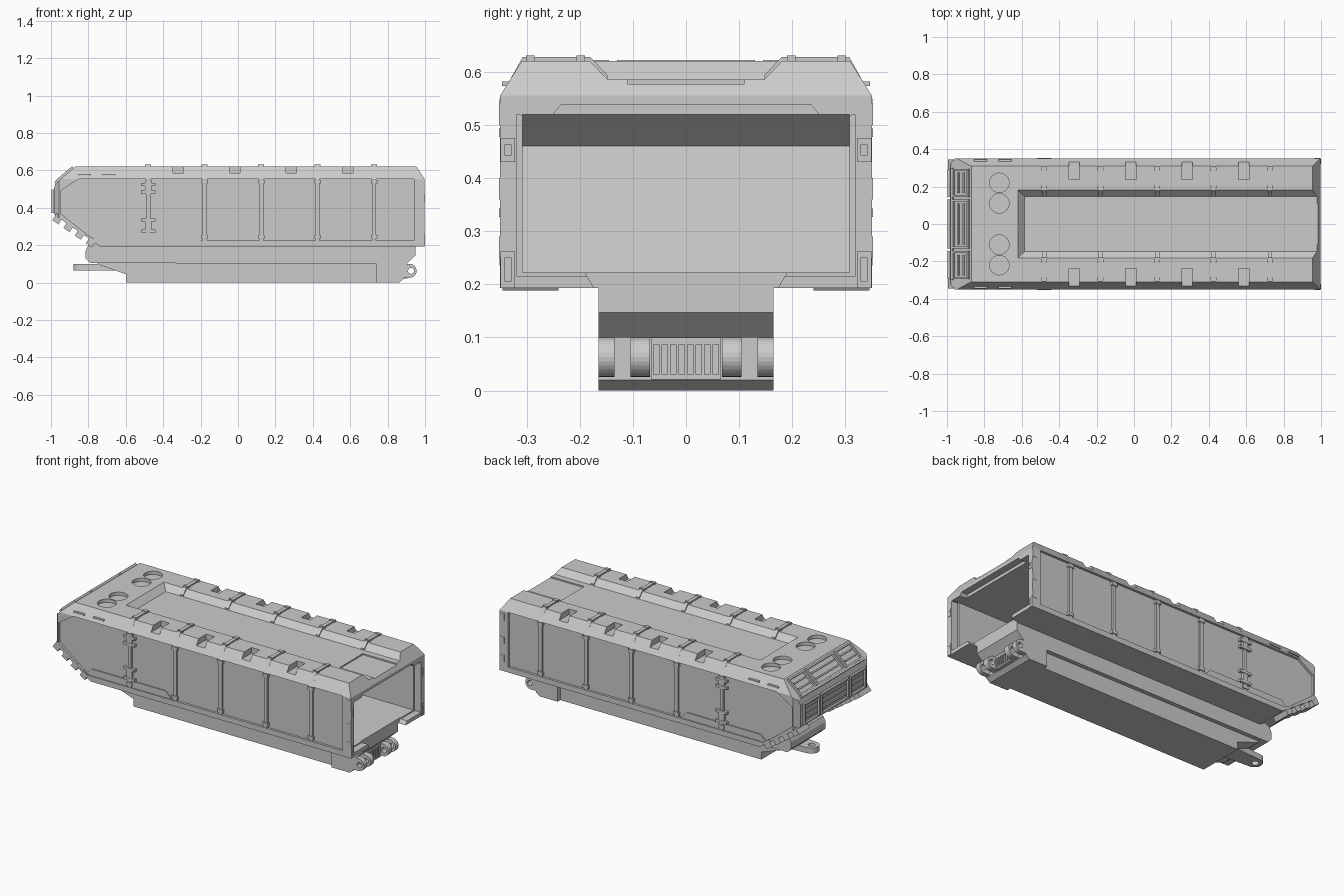
import bpy, bmesh
from math import radians, cos, sin, pi
from mathutils import Matrix, Vector

cube = bpy.data.objects.get("Cube")
if cube:
    bpy.data.objects.remove(cube, do_unlink=True)

grey = bpy.data.materials.new("armour_grey")
grey.use_nodes = True
grey.diffuse_color = (0.6, 0.6, 0.6, 1)
bsdf = next(n for n in grey.node_tree.nodes if n.type == 'BSDF_PRINCIPLED')
bsdf.inputs["Base Color"].default_value = (0.6, 0.6, 0.6, 1)


def make(name, bm):
    bmesh.ops.recalc_face_normals(bm, faces=bm.faces[:])
    me = bpy.data.meshes.new(name)
    bm.to_mesh(me)
    bm.free()
    me.materials.append(grey)
    ob = bpy.data.objects.new(name, me)
    bpy.context.collection.objects.link(ob)
    return ob


def prism(name, axis, pts, a, b):
    """Extrude a flat outline along an axis from a to b."""
    place = {'x': lambda p, t: (t, p[0], p[1]),
             'y': lambda p, t: (p[0], t, p[1]),
             'z': lambda p, t: (p[0], p[1], t)}[axis]
    bm = bmesh.new()
    face = bm.faces.new([bm.verts.new(place(p, a)) for p in pts])
    ext = bmesh.ops.extrude_face_region(bm, geom=[face])
    move = Vector(place((0, 0), b - a))
    bmesh.ops.translate(bm, vec=move, verts=[g for g in ext['geom'] if isinstance(g, bmesh.types.BMVert)])
    return make(name, bm)


def box(name, x0, x1, y0, y1, z0, z1):
    return prism(name, 'z', [(x0, y0), (x1, y0), (x1, y1), (x0, y1)], z0, z1)


def circle(cx, cy, r, n=32):
    return [(cx + r * cos(2 * pi * i / n), cy + r * sin(2 * pi * i / n)) for i in range(n)]


def mirrored(half):
    """Complete a half outline across its first coordinate."""
    return half + [(-u, v) for u, v in reversed(half)]


def boolean(ob, cutter, op='DIFFERENCE'):
    mod = ob.modifiers.new("cut", 'BOOLEAN')
    mod.operation, mod.solver, mod.object = op, 'EXACT', cutter
    dg = bpy.context.evaluated_depsgraph_get()
    new = bpy.data.meshes.new_from_object(ob.evaluated_get(dg))
    ob.modifiers.clear()
    ob.data = new
    bpy.data.objects.remove(cutter, do_unlink=True)
    return ob


def slab(name, centre, angle, length, y0, y1, z0, z1, shift=0):
    """Box lying on a slope: local x runs along the slope, local z off it."""
    ob = box(name, shift - length / 2, shift + length / 2, y0, y1, z0, z1)
    ob.data.transform(Matrix.Translation(centre) @ Matrix.Rotation(radians(angle), 4, 'Y'))
    return ob


# Hull: side outline, cross-section and plan intersected
hull = prism("hull", 'y', [(-.735, .193), (.997, .193), (.997, .555), (.955, .62), (-.87, .62),
                           (-.975, .53), (-.985, .5), (-.985, .365)], -.4, .4)
section = mirrored([(.35, .193), (.35, .555), (.309, .62)])
boolean(hull, prism("c", 'x', section, -1.2, 1.2), 'INTERSECT')
plan = [(-1, -.3), (-.95, -.36), (1.1, -.36), (1.1, .36), (-.95, .36), (-1, .3)]
boolean(hull, prism("c", 'z', plan, -.1, 1), 'INTERSECT')

# Hollow hold, open at the rear, with a flared mouth
hold = prism("c", 'y', [(-.67, .222), (1.1, .222), (1.1, .52), (-.87, .52), (-.94, .46)], -.308, .308)
boolean(hull, hold)
boolean(hull, prism("c", 'x', mirrored([(.318, .215), (.318, .52), (.262, .505), (.235, .538)]), .955, 1.1))
boolean(hull, prism("c", 'x', mirrored([(.165, .18), (.195, .23)]), .95, 1.1))

# Sunken roof deck and its access panel
deck = prism("c", 'x', mirrored([(.147, .585), (.227, .668)]), -.8, 1.1)
boolean(deck, prism("c", 'y', [(-.585, .585), (-.67, .67), (1.1, .67), (1.1, .585)], -.3, .3), 'INTERSECT')
boolean(hull, deck)
boolean(hull, box("c", .755, 1.1, -.11, .11, .577, .65))

# Round hatch wells and shoulder pockets
for s in (-1, 1):
    for y in (.11, .22):
        boolean(hull, prism("c", 'z', circle(-.72, s * y, .052), .6, .7))
    for i in range(4):
        x = -.32 + .302 * i
        y0, y1 = sorted((s * .237, s * .4))
        boolean(hull, box("c", x - .028, x + .028, y0, y1, .586, .7))
    # Recessed side panel
    y0, y1 = sorted((s * .336, s * .4))
    boolean(hull, prism("c", 'y', [(-.765, .225), (.94, .225), (.94, .555), (-.85, .555),
                                   (-.95, .49), (-.95, .37)], y0, y1))

# Side fittings, both sides
RIB = [(.33, .225), (.347, .225), (.347, .557), (.307, .628), (.18, .628),
       (.148, .594), (.148, .58), (.18, .612), (.3, .612), (.33, .555)]
for s, side in ((1, "left"), (-1, "right")):
    def sbox(name, x0, x1, y0, y1, z0, z1):
        return box(side + name, x0, x1, *sorted((s * y0, s * y1)), z0, z1)

    for i in range(5):
        x = -.48 + .302 * i
        prism(side + "_rib", 'x', [(s * y, z) for y, z in RIB], x - .011, x + .011)
        for z in (.235, .53):
            sbox("_rib_collar", x - .018, x + .018, .33, .351, z, z + .02)
        for y in (.19, .285):
            sbox("_roof_collar", x - .016, x + .016, y, y + .016, .61, .631)
    # Door hinges on the foremost rib
    for z in (.275, .335, .485, .525):
        sbox("_hinge", -.518, -.442, .33, .352, z - .008, z + .008)
    for z in (.305, .505):
        sbox("_hinge_pin", -.497, -.463, .33, .35, z - .03, z + .03)
    # Lower sill
    prism(side + "_sill", 'y', [(-.78, .225), (-.2, .225), (-.245, .265), (-.735, .265)],
          *sorted((s * .33, s * .343)))
    # Shoulder slits
    for x in (-.82, -.69):
        sbox("_slit", x - .035, x + .035, .325, .346, .573, .582)
    # Rear rim lamps and latches
    for z0, z1, y0 in ((.193, .262, .322), (.43, .475, .322)):
        lamp = sbox("_rear_lamp", .98, 1, y0, .349, z0, z1)
        boolean(lamp, sbox("c", .992, 1.1, y0 + .007, .341, z0 + .012, z1 - .012))
    for z in (.25, .36, .5):
        sbox("_rear_latch", .965, .995, .34, .352, z, z + .04)
    # Stepped teeth under the nose
    for t in (.1, .34, .58, .82):
        c = (-.985 + .25 * t, 0, .365 - .172 * t)
        slab(side + "_tooth", c, 34.5, .04, *sorted((s * .24, s * .345)), -.03, .015)


# Framed vents on the nose: upper slope and front face
def vent(centre, angle, length, y0, y1, slats):
    e, h = .01, .013
    for sh in (-1, 1):
        slab("vent_frame", centre, angle, e, y0, y1, -.01, h, sh * (length - e) / 2)
    for y in (y0, y1 - e):
        slab("vent_frame", centre, angle, length, y, y + e, -.01, h)
    for k in range(slats):
        slab("vent_slat", centre, angle, .008, y0 + .02, y1 - .02, -.01, .008,
             length * ((k + 1) / (slats + 1) - .5))


for y0, y1 in ((-.295, -.145), (-.13, .13), (.145, .295)):
    vent((-.9225, 0, .575), -40.6, .115, y0, y1, 2)
    vent((-.985, 0, .435), -90, .125, y0, y1, 3)
slab("nose_ridge", (-.9225, 0, .575), -40.6, .015, -.3, .3, -.01, .01, -.062)

# Keel: wide upper beam, narrower lower beam, rear block
prism("upper_keel", 'y', [(-.79, .105), (.9, .1), (.95, .147), (.95, .221), (-.76, .221),
                          (-.8, .2), (-.815, .17), (-.815, .13)], -.165, .165)
prism("lower_keel", 'y', [(-.76, .11), (-.74, .095), (-.6, .045), (-.6, 0), (.75, 0), (.75, .11)],
      -.14, .14)
prism("rear_block", 'y', [(.74, 0), (.86, 0), (.885, .02), (.885, .1), (.9, .12), (.74, .12)],
      -.165, .165)

# Rear towing lugs
arc = [(.918 + .037 * sin(pi * i / 14), .063 + .037 * cos(pi * i / 14)) for i in range(15)]
for y0, y1 in ((-.165, -.135), (-.104, -.068), (.068, .104), (.135, .165)):
    lug = prism("rear_lug", 'y', [(.87, .1)] + arc + [(.87, .026)], y0, y1)
    boolean(lug, prism("c", 'y', circle(.925, .063, .016, 20), -.3, .3))

# Rear grille
grille = box("rear_grille", .87, .905, -.066, .066, .021, .1)
for i in range(8):
    y = -.056 + .016 * i
    boolean(grille, box("c", .89, 1, y - .005, y + .005, .03, .087))

# Front towing tongue
tip = [(-.835 - .045 * sin(pi * i / 14), .045 * cos(pi * i / 14)) for i in range(15)]
tongue = prism("tow_tongue", 'z', [(-.62, .06)] + tip + [(-.62, -.06)], .066, .1)
boolean(tongue, prism("c", 'z', circle(-.838, 0, .02, 20), 0, .2))
